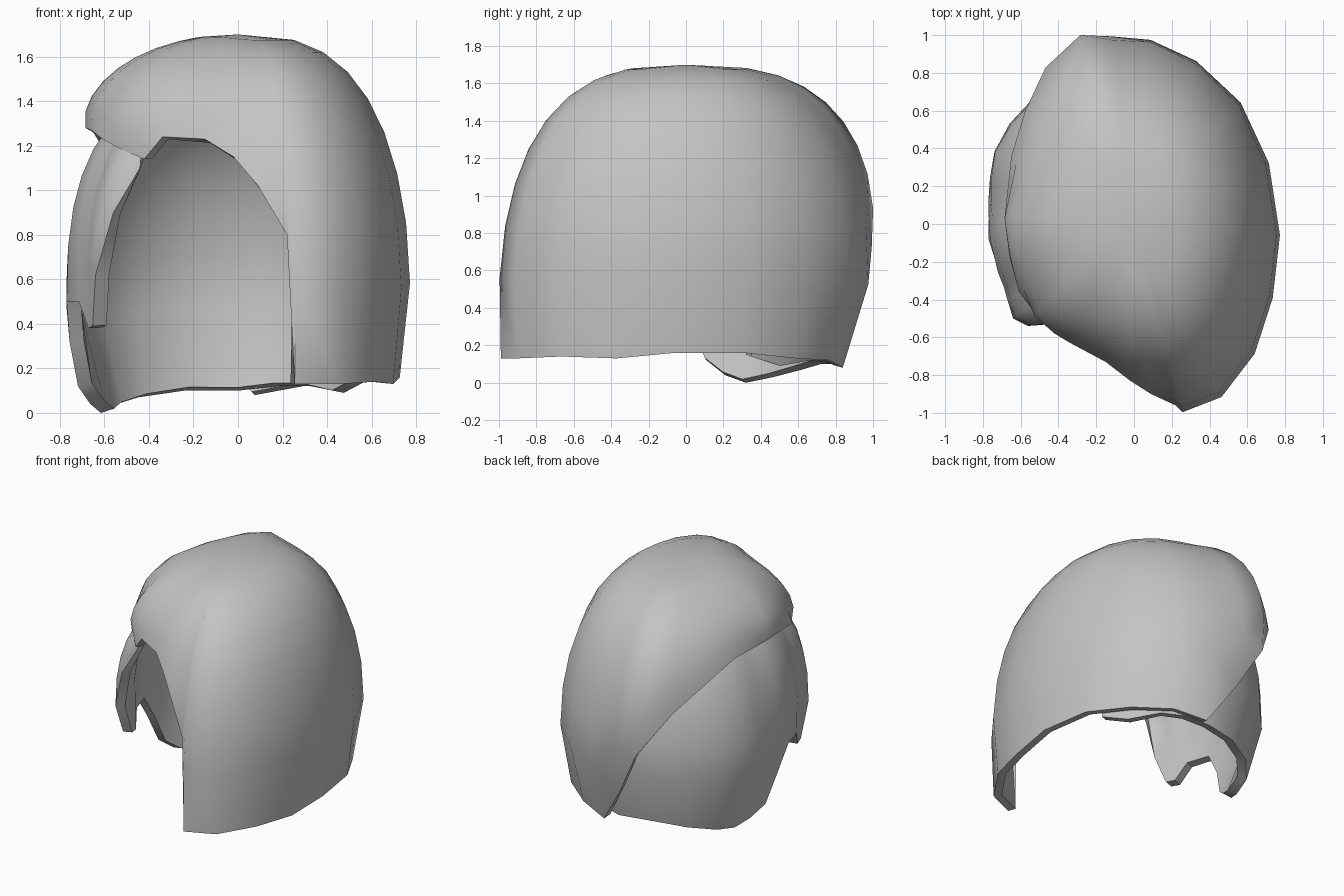
import bpy
import bmesh
from math import sin, cos, acos, pi, radians

default_cube = bpy.data.objects.get("Cube")
if default_cube:
    bpy.data.objects.remove(default_cube, do_unlink=True)

# One plain grey for all the hair
hair_grey = bpy.data.materials.new("hair_grey")
hair_grey.use_nodes = True
colour = (0.55, 0.55, 0.55, 1)
hair_grey.diffuse_color = colour
hair_grey.node_tree.nodes["Principled BSDF"].inputs["Base Color"].default_value = colour


def strand(rim, crown, start, rows):
    """Points on a rounded arc that falls from the crown and is cut at its rim.

    The arc would turn vertical at the floor height, at or below the rim.
    """
    x, y, z, tuck, floor = rim
    drop = crown - floor
    power = 2 + min(0.75, max(0, (drop - 0.4) / 0.9))
    end = acos(((z - floor) / drop) ** (power / 2))
    points = []
    for row in range(rows + 1):
        angle = start + (end - start) * row / rows
        out = (sin(angle) / sin(end)) ** (2 / power)
        fall = 1 - max(0, cos(angle)) ** (2 / power)
        out *= 1 - tuck * fall ** 6
        points.append((x * out, y * out, crown - drop * fall))
    return points


def full_length(rims):
    """Let each strand turn vertical exactly at its rim."""
    return [rim + (rim[2],) for rim in rims]


def hair_shell(name, rims, crown, start, rows, closed, thickness):
    """Loft arcs side by side into a shell, then thicken it inwards."""
    bm = bmesh.new()
    columns = [[bm.verts.new(point) for point in strand(rim, crown, start, rows)]
               for rim in rims]
    pairs = list(zip(columns, columns[1:]))
    if closed:
        pairs.append((columns[-1], columns[0]))
        top = bm.verts.new((0, 0, crown))
    for left, right in pairs:
        if closed:
            bm.faces.new((top, left[0], right[0]))
        for row in range(rows):
            bm.faces.new((left[row], left[row + 1], right[row + 1], right[row]))
    mesh = bpy.data.meshes.new(name)
    bm.to_mesh(mesh)
    bm.free()
    mesh.materials.append(hair_grey)
    shell = bpy.data.objects.new(name, mesh)
    bpy.context.collection.objects.link(shell)

    solid = shell.modifiers.new("thickness", "SOLIDIFY")
    solid.thickness = thickness
    solid.offset = -1
    bpy.ops.object.select_all(action="DESELECT")
    shell.select_set(True)
    bpy.context.view_layer.objects.active = shell
    bpy.ops.object.modifier_apply(modifier=solid.name)
    bpy.ops.object.shade_smooth_by_angle(angle=radians(55))


# Rim of the main hair: x, y, z and how far the hem tucks in
long_side = [
    (.26, -1.01, .13, .02), (.47, -.93, .13, .03), (.65, -.7, .14, .05),
    (.75, -.4, .13, .07), (.79, -.06, .16, .08), (.73, .33, .16, .08),
    (.58, .66, .13, .11), (.34, .89, .12, .14), (.09, 1.01, .08, .17),
]
# Swept and fringe rims also list the floor of the arc, dented between locks
swept_side = [
    (-.12, 1.02, .36, .11, .36), (-.29, 1.02, .68, .05, .6),
    (-.47, .83, .98, .02, .7), (-.58, .6, 1.14, .02, 1),
    (-.65, .36, 1.26, .02, .9), (-.71, .03, 1.28, .06, 1.24),
    (-.68, -.18, 1.27, .06, 1.22), (-.61, -.36, 1.23, .02, 1),
    (-.54, -.5, 1.18, .04, 1.18), (-.43, -.59, 1.14, .02, 1.14),
]
fringe = [
    (-.34, -.63, 1.24, .01, 1.1), (-.15, -.73, 1.23, 0, .85),
    (-.02, -.83, 1.15, 0, .5), (.09, -.9, 1.02, 0, .25), (.22, -.96, .8, 0, .13),
]
hair_shell("main_hair", full_length(long_side) + swept_side + fringe,
           crown=1.7, start=radians(12), rows=8, closed=True, thickness=.055)

# Under layer: nape, ear notch and sideburn
nape = [
    (.62, .38, .14, .08), (.54, .57, .09, .12), (.37, .76, .12, .12),
    (.2, .84, .12, .12), (0, .88, .1, .12), (-.28, .84, .1, .14),
    (-.52, .72, .07, .14), (-.68, .55, .03, .15), (-.77, .4, 0, .2),
    (-.79, .25, .04, .16), (-.79, .12, .12, .09),
]
sideburn = [
    (-.78, .03, .32, .03), (-.77, -.08, .5, 0), (-.73, -.26, .5, .02),
    (-.7, -.34, .38, .04), (-.68, -.41, .39, .04), (-.64, -.5, .62, 0),
    (-.56, -.54, .9, 0), (-.44, -.53, 1.1, 0),
]
hair_shell("under_layer", full_length(nape + sideburn),
           crown=1.5, start=radians(25), rows=7, closed=False, thickness=.065)
